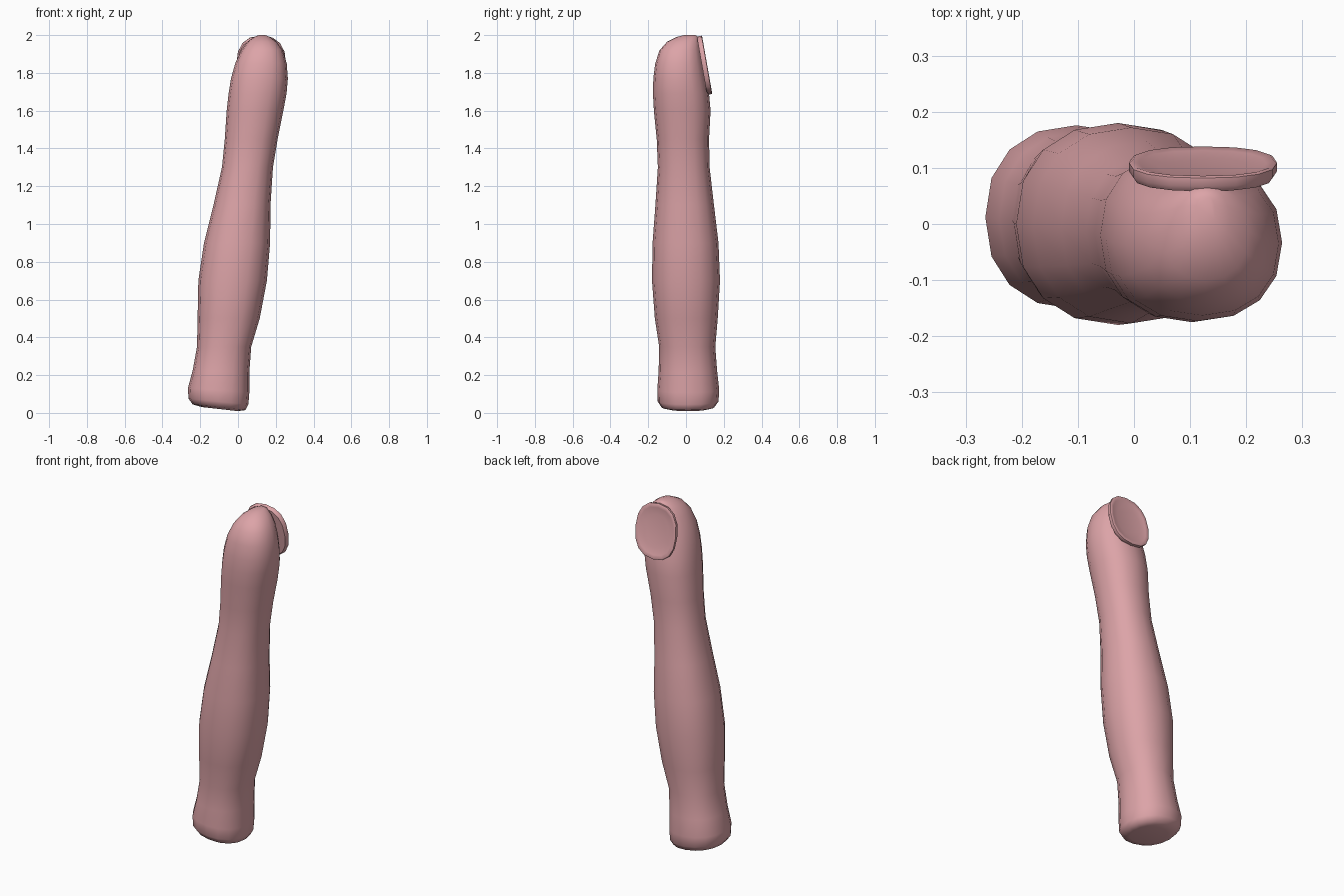
import bpy, bmesh, math
from mathutils import Matrix, Vector

cube = bpy.data.objects.get("Cube")
if cube:
    bpy.data.objects.remove(cube)

SIDES = 16


def make_material(name, colour):
    mat = bpy.data.materials.new(name)
    mat.use_nodes = True
    mat.diffuse_color = colour
    mat.node_tree.nodes["Principled BSDF"].inputs["Base Color"].default_value = colour
    return mat


skin = make_material("pink skin", (0.72, 0.37, 0.39, 1))


def ring(cx, cy, rx, ry, z, power, tilt=0.0):
    """Rounded cross-section, optionally sloping down towards +x."""
    points = []
    for i in range(SIDES):
        a = 2 * math.pi * i / SIDES
        c, s = math.cos(a), math.sin(a)
        x = math.copysign(abs(c) ** (2 / power), c) * rx
        y = math.copysign(abs(s) ** (2 / power), s) * ry
        points.append(Vector((cx + x, cy + y, z - tilt * x)))
    return points


def loft(name, rings, angle):
    bm = bmesh.new()
    loops = [[bm.verts.new(p) for p in r] for r in rings]
    for low, high in zip(loops, loops[1:]):
        for i in range(SIDES):
            j = (i + 1) % SIDES
            bm.faces.new((low[i], low[j], high[j], high[i]))
    bm.faces.new(loops[0][::-1])
    bm.faces.new(loops[-1])
    bmesh.ops.recalc_face_normals(bm, faces=bm.faces)
    mesh = bpy.data.meshes.new(name)
    bm.to_mesh(mesh)
    bm.free()
    mesh.materials.append(skin)
    obj = bpy.data.objects.new(name, mesh)
    bpy.context.collection.objects.link(obj)
    bpy.ops.object.select_all(action="DESELECT")
    obj.select_set(True)
    bpy.context.view_layer.objects.active = obj
    bpy.ops.object.shade_smooth_by_angle(angle=math.radians(angle))
    return obj


# Finger: height, left and right limits, front and back limits
sections = [
    (0.02, -0.19, 0.00, -0.09, 0.11),
    (0.03, -0.24, 0.04, -0.13, 0.15),
    (0.06, -0.262, 0.055, -0.15, 0.172),
    (0.12, -0.265, 0.06, -0.152, 0.176),
    (0.22, -0.24, 0.06, -0.145, 0.165),
    (0.35, -0.217, 0.07, -0.142, 0.155),
    (0.5, -0.214, 0.115, -0.165, 0.168),
    (0.7, -0.21, 0.153, -0.18, 0.18),
    (0.9, -0.18, 0.17, -0.177, 0.172),
    (1.1, -0.13, 0.172, -0.162, 0.148),
    (1.3, -0.085, 0.185, -0.149, 0.125),
    (1.45, -0.07, 0.21, -0.155, 0.122),
    (1.6, -0.06, 0.24, -0.17, 0.13),
    (1.69, -0.05, 0.257, -0.175, 0.122),
    (1.77, -0.037, 0.264, -0.173, 0.107),
    (1.85, -0.015, 0.258, -0.163, 0.093),
    (1.92, 0.018, 0.237, -0.14, 0.08),
    (1.965, 0.05, 0.205, -0.1, 0.072),
    (1.99, 0.085, 0.17, -0.05, 0.065),
    (2.0, 0.11, 0.145, -0.01, 0.05),
]
body_rings = []
for z, x0, x1, y0, y1 in sections:
    slope = 0.12 * max(0, 1 - z / 0.3)
    body_rings.append(ring((x0 + x1) / 2, (y0 + y1) / 2, (x1 - x0) / 2,
                           (y1 - y0) / 2, z, 2.25, slope))
loft("finger", body_rings, 70)

# Nail: a thin rounded plate with a softly dished face
nail_rings = [ring(0, 0, 0.132 * s, 0.157 * s, h, 2.4)
              for s, h in ((0.95, -0.028), (1, -0.018), (1, -0.003),
                           (0.96, 0), (0.85, -0.004), (0.6, -0.01))]
nail = loft("nail", nail_rings, 50)
nail.matrix_world = (Matrix.Translation((0.123, 0.112, 1.843))
                     @ Matrix.Rotation(math.radians(-80), 4, "X")
                     @ Matrix.Rotation(math.pi, 4, "Z"))
